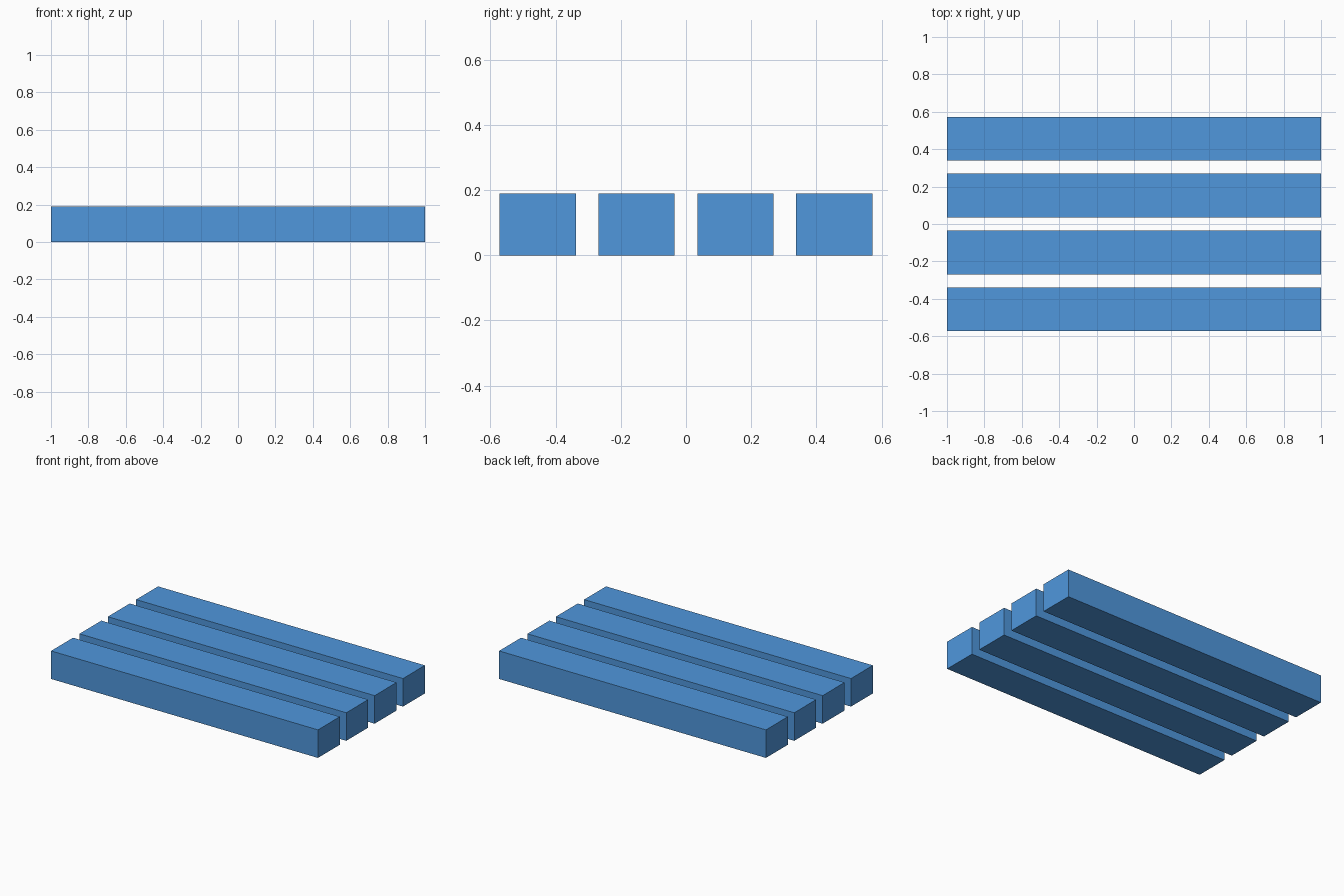
import bpy

if "Cube" in bpy.data.objects:
    bpy.data.objects.remove(bpy.data.objects["Cube"])

LENGTH, WIDTH, HEIGHT = 2.0, 0.234, 0.19
PITCH = 0.3035
COUNT = 4

blue = bpy.data.materials.new("blue")
blue.diffuse_color = (0.08, 0.31, 0.72, 1.0)
blue.use_nodes = True
blue.node_tree.nodes["Principled BSDF"].inputs["Base Color"].default_value = blue.diffuse_color


def box(name, size, center):
    bpy.ops.mesh.primitive_cube_add(size=1, location=center)
    ob = bpy.context.object
    ob.name = name
    ob.scale = size
    bpy.ops.object.transform_apply(location=False, rotation=False, scale=True)
    ob.data.materials.append(blue)
    return ob


# Parallel slats, evenly spaced from front to back
for i in range(COUNT):
    y = (i - (COUNT - 1) / 2) * PITCH
    box(f"slat_{i + 1}", (LENGTH, WIDTH, HEIGHT), (0, y, HEIGHT / 2))
